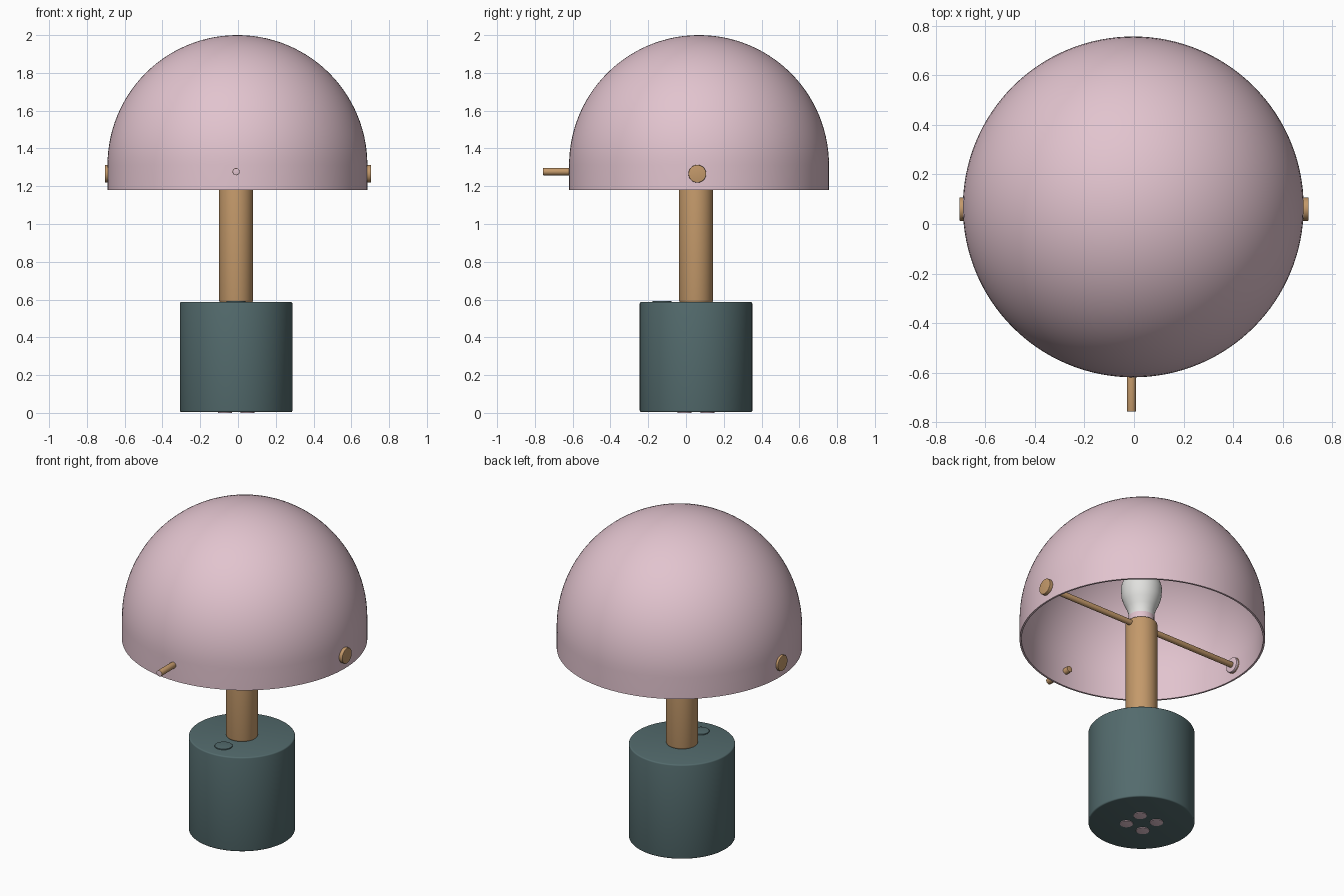
import bpy, bmesh, math
from mathutils import Matrix, Vector

cube = bpy.data.objects.get("Cube")
if cube:
    bpy.data.objects.remove(cube, do_unlink=True)


def material(name, rgb):
    m = bpy.data.materials.new(name)
    m.use_nodes = True
    m.diffuse_color = (*rgb, 1)
    m.node_tree.nodes["Principled BSDF"].inputs["Base Color"].default_value = (*rgb, 1)
    return m


pink = material("soft pink", (0.76, 0.55, 0.62))
teal = material("dark teal", (0.087, 0.147, 0.153))
wood = material("warm wood", (0.55, 0.32, 0.145))
white = material("bulb white", (0.75, 0.75, 0.73))


def lathe(name, profile, mat, origin, axis=(0, 0, 1), segments=48):
    """Revolve (radius, height) points around an axis through origin."""
    bm = bmesh.new()
    rings = []
    for r, h in profile:
        if r < 1e-6:
            rings.append([bm.verts.new((0, 0, h))])
        else:
            rings.append([bm.verts.new((r * math.cos(math.tau * i / segments),
                                        r * math.sin(math.tau * i / segments), h))
                          for i in range(segments)])
    for a, b in zip(rings, rings[1:]):
        for i in range(segments):
            j = (i + 1) % segments
            quad = [a[i % len(a)], a[j % len(a)], b[j % len(b)], b[i % len(b)]]
            bm.faces.new(list(dict.fromkeys(quad)))
    bmesh.ops.recalc_face_normals(bm, faces=bm.faces)
    turn = Vector((0, 0, 1)).rotation_difference(Vector(axis)).to_matrix().to_4x4()
    bm.transform(Matrix.Translation(origin) @ turn)
    mesh = bpy.data.meshes.new(name)
    bm.to_mesh(mesh)
    bm.free()
    mesh.materials.append(mat)
    obj = bpy.data.objects.new(name, mesh)
    bpy.context.collection.objects.link(obj)
    bpy.ops.object.select_all(action="DESELECT")
    obj.select_set(True)
    bpy.context.view_layer.objects.active = obj
    bpy.ops.object.shade_smooth_by_angle(angle=math.radians(35))
    return obj


def rounded(r, low, high, bevel):
    """Profile of a solid cylinder with softened rims."""
    arc = [(bevel * math.sin(t), bevel * (1 - math.cos(t)))
           for t in (math.radians(a) for a in (0, 30, 60, 90))]
    bottom = [(r - bevel + x, low + z) for x, z in arc]
    top = [(r - bevel + x, high - z) for x, z in reversed(arc)]
    return [(0, low)] + bottom + top + [(0, high)]


def dome_arc(r, centre, steps=28):
    """Quarter circle from the equator up to the pole."""
    return [(r * math.cos(math.pi / 2 * i / steps), centre + r * math.sin(math.pi / 2 * i / steps))
            for i in range(steps + 1)]


cx, cy = -0.01, 0.053
axis_pos = (cx, cy, 0)

# Base, push button and feet
lathe("base", rounded(0.298, 0.004, 0.587, 0.008), teal, axis_pos, segments=96)
lathe("touch_button", rounded(0.05, 0.58, 0.593, 0.002), teal, (cx, -0.127, 0))
for sx in (-1, 1):
    for sy in (-1, 1):
        lathe("foot_pad", rounded(0.037, 0, 0.006, 0.001), pink,
              (cx + 0.06 * sx, cy + 0.06 * sy, 0), segments=32)

# Stem, socket and bulb
lathe("stem", rounded(0.09, 0.58, 1.295, 0.016), wood, axis_pos, segments=64)
lathe("bulb_socket", rounded(0.072, 1.28, 1.34, 0.004), pink, axis_pos)
bulb = [(0, 1.335), (0.072, 1.335), (0.074, 1.36), (0.084, 1.39), (0.1, 1.425), (0.111, 1.46)]
lathe("bulb", bulb + dome_arc(0.115, 1.51, 12), white, axis_pos)

# Hollow dome shade: inner skin down to the rim, then the outer skin back up
radius, spring, rim, thick = 0.688, 1.312, 1.18, 0.011
inner = dome_arc(radius - thick, spring)[::-1] + [(radius - thick, rim)]
outer = [(radius, rim)] + dome_arc(radius, spring)
lathe("shade", inner + outer, pink, (-0.003, 0.069, 0), segments=128)

# Cross rod with a knob outside and a washer inside on each side
pivot = (0, 0.06, 1.266)
lathe("cross_rod", rounded(0.017, -0.68, 0.68, 0.002), wood, pivot, (1, 0, 0), 24)
for side, label in ((1, "left"), (-1, "right")):
    lathe(label + "_knob", rounded(0.047, 0.676, 0.705, 0.003), wood, pivot, (side, 0, 0))
    lathe(label + "_washer", rounded(0.045, 0.662, 0.678, 0.002), pink, pivot, (side, 0, 0))

# Front handle peg with a painted tip
peg = lathe("handle_peg", rounded(0.019, 0, 0.185, 0.003), wood, (cx, -0.757, 1.277), (0, 1, 0), 32)
peg.data.materials.append(pink)
for face in peg.data.polygons:
    if face.normal.y < -0.8:
        face.material_index = 1
